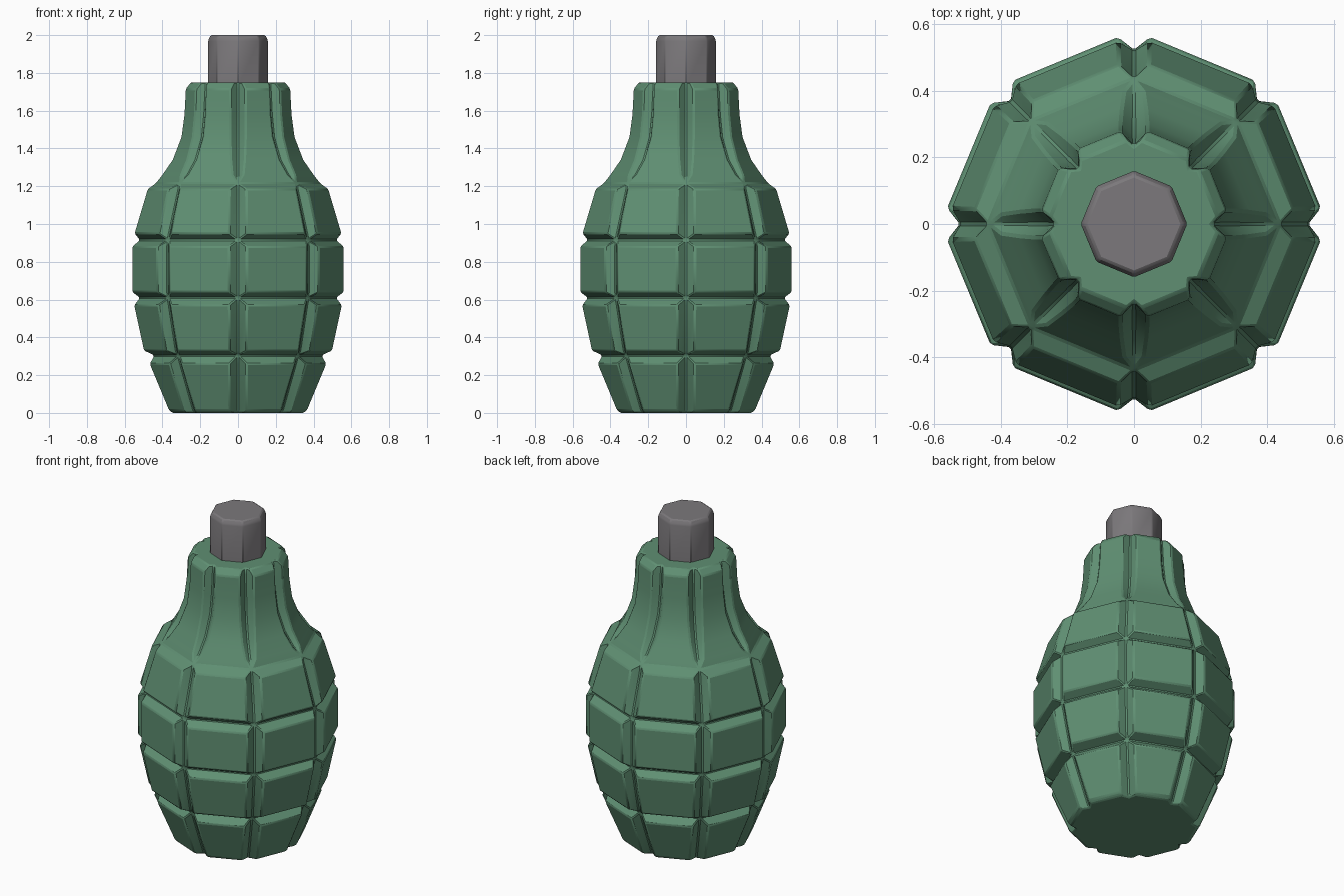
import bpy, bmesh
from math import cos, sin, pi

if "Cube" in bpy.data.objects:
    bpy.data.objects.remove(bpy.data.objects["Cube"])


def material(name, rgb):
    m = bpy.data.materials.new(name)
    m.diffuse_color = (*rgb, 1)
    m.use_nodes = True
    m.node_tree.nodes["Principled BSDF"].inputs["Base Color"].default_value = m.diffuse_color
    return m


def loft(name, rings, mat, bevel):
    """Skin a stack of equal rings of points, closed at both ends."""
    bm = bmesh.new()
    loops = [[bm.verts.new(p) for p in ring] for ring in rings]
    n = len(loops[0])
    for a, b in zip(loops, loops[1:]):
        for i in range(n):
            j = (i + 1) % n
            bm.faces.new((a[i], a[j], b[j], b[i]))
    bm.faces.new(loops[0][::-1])
    bm.faces.new(loops[-1])
    bmesh.ops.remove_doubles(bm, verts=bm.verts, dist=0.0005)
    bmesh.ops.recalc_face_normals(bm, faces=bm.faces)
    me = bpy.data.meshes.new(name)
    bm.to_mesh(me)
    bm.free()
    me.materials.append(mat)
    ob = bpy.data.objects.new(name, me)
    bpy.context.collection.objects.link(ob)
    mod = ob.modifiers.new("soft_edges", 'BEVEL')
    mod.width = bevel
    mod.segments = 1
    mod.limit_method = 'ANGLE'
    mod.angle_limit = 0.45
    bpy.context.view_layer.objects.active = ob
    ob.select_set(True)
    bpy.ops.object.shade_smooth_by_angle(angle=0.5)
    ob.select_set(False)
    return ob


def notched_ring(z, edge, half, apex):
    """Octagon whose corners are cut by V grooves."""
    pts = []
    for k in range(8):
        a = k * pi / 4
        for r, t in ((edge, -half), (apex, 0), (edge, half)):
            pts.append((r * cos(a) - t * sin(a), r * sin(a) + t * cos(a), z))
    return pts


green = material("green_paint", (0.115, 0.275, 0.17))
grey = material("grey_metal", (0.2, 0.19, 0.2))

# Body: height, panel edge radius, groove half width, groove bottom radius
profile = [
    (0.00, 0.350, 0.040, 0.325),
    (0.015, 0.368, 0.045, 0.330),
    (0.26, 0.470, 0.046, 0.428),
    (0.305, 0.445, 0.000, 0.445),
    (0.33, 0.500, 0.046, 0.460),
    (0.57, 0.552, 0.048, 0.512),
    (0.61, 0.522, 0.000, 0.522),
    (0.64, 0.562, 0.048, 0.524),
    (0.88, 0.562, 0.048, 0.524),
    (0.915, 0.522, 0.000, 0.522),
    (0.95, 0.550, 0.048, 0.512),
    (1.185, 0.480, 0.045, 0.440),
    (1.215, 0.438, 0.000, 0.438),
    (1.26, 0.403, 0.028, 0.372),
    (1.34, 0.348, 0.036, 0.312),
    (1.46, 0.302, 0.040, 0.264),
    (1.58, 0.286, 0.040, 0.247),
    (1.715, 0.279, 0.040, 0.238),
    (1.75, 0.252, 0.022, 0.234),
]
loft("grenade_body", [notched_ring(*p) for p in profile], green, 0.007)

# Fuse plug on top of the neck
plug = [(1.73, 0.16), (1.975, 0.16), (2.0, 0.146)]
loft("fuse_plug", [[(r * cos(k * pi / 4), r * sin(k * pi / 4), z) for k in range(8)]
                   for z, r in plug], grey, 0.006)
